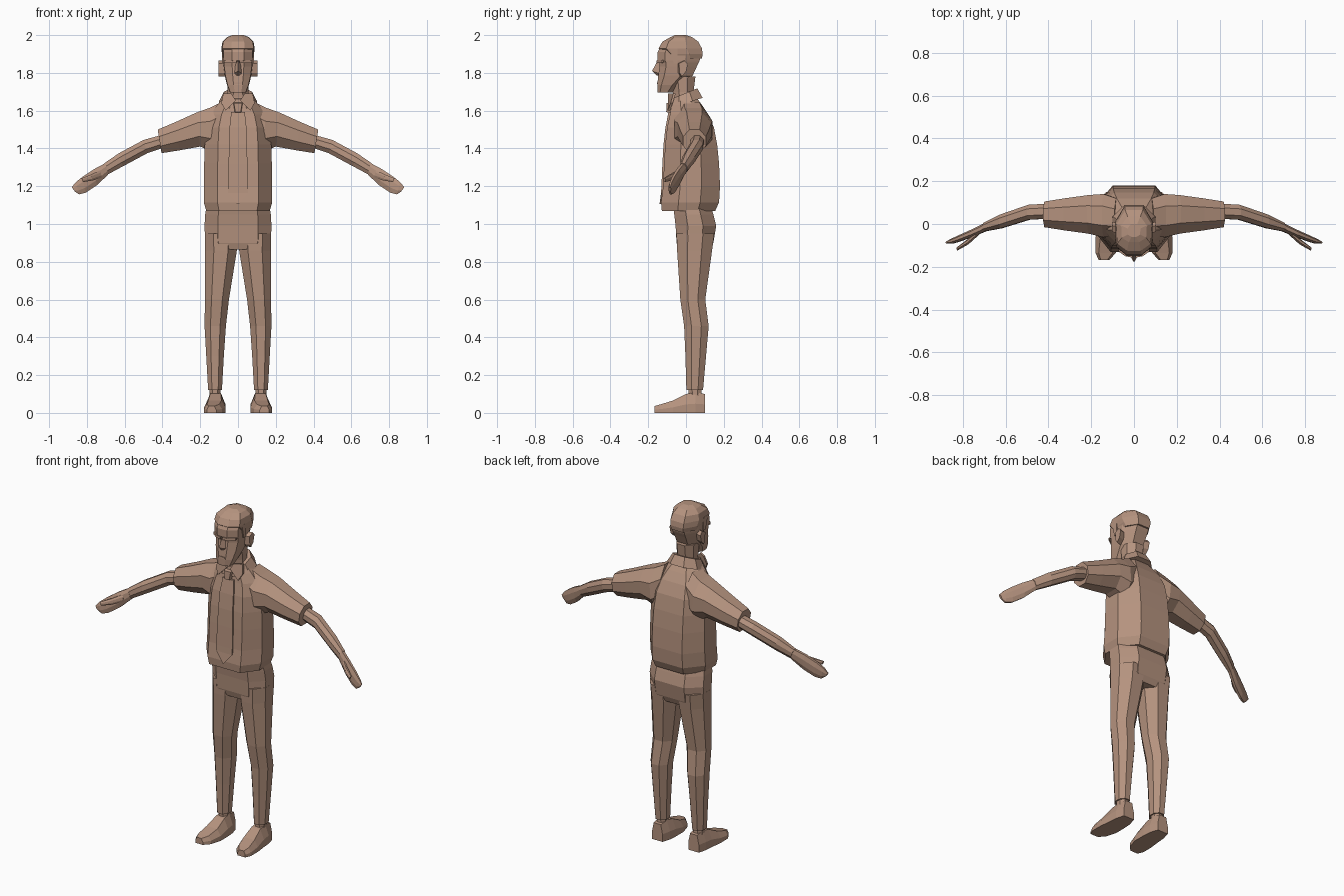
import bpy, bmesh
from mathutils import Vector

tan = bpy.data.materials.new("warm_tan")
tan.diffuse_color = (0.46, 0.29, 0.21, 1)

# right-hand half of each cross-section, front to back, in a -1..1 box
BODY = [(0.6, -1), (1, -0.4), (1, 0.35), (0.55, 1)]
LIMB = [(0.45, -1), (1, -0.4), (1, 0.4), (0.45, 1)]
HEAD = [(0.4, -1), (0.95, -0.65), (1, 0.3), (0.5, 1)]


def section(half):
    return half + [(-x, y) for x, y in reversed(half)]


def finish(name, bm, mirror=False):
    bmesh.ops.recalc_face_normals(bm, faces=bm.faces)
    me = bpy.data.meshes.new(name)
    bm.to_mesh(me)
    bm.free()
    me.materials.append(tan)
    ob = bpy.data.objects.new(name, me)
    bpy.context.collection.objects.link(ob)
    if mirror:
        ob.modifiers.new("Mirror", 'MIRROR')
    return ob


def loft(name, rings, mirror=False):
    """Skin closed rings of points and cap both ends."""
    bm = bmesh.new()
    loops = [[bm.verts.new(p) for p in r] for r in rings]
    n = len(loops[0])
    for a, b in zip(loops, loops[1:]):
        for i in range(n):
            j = (i + 1) % n
            bm.faces.new((a[i], a[j], b[j], b[i]))
    bm.faces.new(loops[0])
    bm.faces.new(loops[-1])
    return finish(name, bm, mirror)


def upright(name, half, rows, mirror=False, tilt=0.0):
    """Rows: z, x low, x high, y front, y back."""
    rings = []
    for z, x0, x1, y0, y1 in rows:
        cx, cy, rx, ry = (x0 + x1) / 2, (y0 + y1) / 2, (x1 - x0) / 2, (y1 - y0) / 2
        rings.append([(cx + rx * u, cy + ry * v, z + tilt * v) for u, v in section(half)])
    return loft(name, rings, mirror)


def sideways(name, half, rows, lean=0.0):
    """Rows: x, z low, z high, y front, y back; mirrored to the other side."""
    rings = []
    for x, z0, z1, y0, y1 in rows:
        cz, cy, rz, ry = (z0 + z1) / 2, (y0 + y1) / 2, (z1 - z0) / 2, (y1 - y0) / 2
        rings.append([(x + lean * v, cy + ry * u, cz + rz * v) for u, v in section(half)])
    return loft(name, rings, True)


def plate(name, pts, depth, mirror=False):
    """Flat outline given thickness along a direction."""
    d = Vector(depth)
    return loft(name, [pts, [tuple(Vector(p) + d) for p in pts]], mirror)


def sym(rows):
    return [(z, -w, w, a, b) for z, w, a, b in rows]


# shirt body
upright("shirt", BODY, sym([
    (1.07, .168, -.128, .155), (1.115, .181, -.132, .175), (1.2, .181, -.121, .18),
    (1.32, .179, -.116, .175), (1.42, .176, -.11, .165), (1.51, .168, -.10, .148),
    (1.58, .145, -.085, .118), (1.63, .11, -.077, .085), (1.67, .075, -.07, .055)]))

# sleeves
sideways("sleeves", LIMB, [
    (.08, 1.42, 1.645, -.06, .12), (.14, 1.38, 1.615, -.062, .14), (.21, 1.41, 1.59, -.045, .135),
    (.32, 1.39, 1.54, -.03, .12), (.415, 1.375, 1.50, -.015, .105)], .01)

# forearms and hands
sideways("forearms", LIMB, [
    (.40, 1.405, 1.47, .025, .095), (.49, 1.375, 1.445, .02, .09),
    (.62, 1.305, 1.375, -.02, .045), (.70, 1.262, 1.32, -.035, .005)], .01)
sideways("hands", LIMB, [
    (.695, 1.262, 1.322, -.035, .005), (.755, 1.205, 1.29, -.06, -.025),
    (.815, 1.165, 1.25, -.082, -.052), (.85, 1.157, 1.222, -.092, -.068),
    (.872, 1.172, 1.195, -.092, -.08)], .008)
sideways("thumbs", LIMB, [
    (.725, 1.245, 1.285, -.05, -.03), (.775, 1.23, 1.262, -.095, -.07),
    (.825, 1.222, 1.242, -.123, -.108)], .004)

# trousers
upright("trouser_hips", BODY, sym([
    (1.1, .165, -.07, .13), (1.05, .174, -.062, .145), (.99, .177, -.055, .16),
    (.90, .174, -.05, .145), (.865, .09, -.04, .13)]))
upright("trouser_legs", LIMB, [
    (.95, .01, .176, -.05, .15), (.86, .006, .174, -.047, .138), (.6, .048, .175, -.03, .102),
    (.46, .064, .177, -.01, .12), (.3, .075, .168, -.003, .106),
    (.12, .085, .158, .002, .09)], True)
upright("ankles", LIMB, [
    (.14, .092, .15, .012, .08), (.08, .092, .15, .012, .085)], True)

# shoes, lofted from heel to toe
shoe_rings = []
for y, x0, x1, top, slope in [(.1, .085, .155, .1, .012), (.05, .07, .168, .108, .022),
                              (.0, .066, .172, .1, .025), (-.07, .066, .18, .065, .022),
                              (-.135, .085, .18, .045, .015), (-.168, .115, .165, .036, .01)]:
    shoe_rings.append([(x0, y, 0), (x1, y, 0), (x1, y, top * .45),
                       (x1 - slope, y, top), (x0 + slope, y, top), (x0, y, top * .45)])
loft("shoes", shoe_rings, True)

# neck and head
upright("neck", LIMB, sym([(1.62, .06, -.065, .05), (1.7, .055, -.07, .04),
                           (1.78, .058, -.085, .05)]))
upright("head", HEAD, sym([
    (1.695, .042, -.152, -.07), (1.735, .058, -.152, -.03), (1.785, .07, -.147, .035),
    (1.835, .077, -.14, .058), (1.855, .079, -.142, .068), (1.865, .08, -.15, .072),
    (1.91, .082, -.15, .08), (1.95, .078, -.13, .07)]))
upright("hair", HEAD, sym([
    (1.875, .076, -.09, .084), (1.9, .085, -.115, .088), (1.93, .088, -.145, .084),
    (1.965, .082, -.125, .065), (1.988, .06, -.085, .035), (2.0, .03, -.06, .0)]))
plate("sideburns", [(.076, -.085, 1.93), (.076, -.045, 1.93), (.074, -.045, 1.85),
                    (.074, -.065, 1.85)], (.01, 0, 0), True)

# face details
loft("nose", [[(-.012, -.138, 1.86), (.012, -.138, 1.86), (0, -.153, 1.86)],
              [(-.024, -.138, 1.795), (.024, -.138, 1.795), (0, -.18, 1.81)],
              [(-.01, -.14, 1.785), (.01, -.14, 1.785), (0, -.155, 1.787)]])
plate("brows", [(.008, -.148, 1.852), (.008, -.148, 1.866), (.04, -.142, 1.868),
                (.072, -.118, 1.868), (.074, -.118, 1.854), (.04, -.142, 1.852)],
      (0, -.009, 0), True)
plate("lower_lip", [(-.022, -.148, 1.748), (.022, -.148, 1.748),
                    (.018, -.148, 1.74), (-.018, -.148, 1.74)], (0, -.006, 0))
plate("ears", [(.068, -.045, 1.85), (.068, -.015, 1.865), (.068, .002, 1.845),
               (.068, -.008, 1.805), (.068, -.03, 1.782), (.068, -.042, 1.80)],
      (.034, .008, 0), True)

# collar, higher at the nape
upright("collar", LIMB, sym([(1.64, .1, -.088, .088), (1.69, .074, -.08, .06)]),
        tilt=.028)
plate("collar_points", [(.012, -.08, 1.655), (.035, -.082, 1.69), (.078, -.055, 1.69),
                        (.088, -.07, 1.64), (.066, -.085, 1.6)], (0, -.012, 0), True)

# tie
loft("tie_knot", [[(-.026, -.08, 1.645), (.026, -.08, 1.645), (.022, -.102, 1.64), (-.022, -.102, 1.64)],
                  [(-.017, -.08, 1.59), (.017, -.08, 1.59), (.014, -.105, 1.592), (-.014, -.105, 1.592)]])
tie = [(w, y, z) for w, y, z in [(.036, -.084, 1.592), (.045, -.1, 1.51), (.047, -.11, 1.42),
                                 (.05, -.116, 1.32), (.053, -.121, 1.2), (.052, -.123, 1.165),
                                 (.003, -.131, 1.105)]]
loft("tie", [[(-w, y + .01, z), (w, y + .01, z), (w, y - .009, z), (-w, y - .009, z)]
             for w, y, z in tie])
